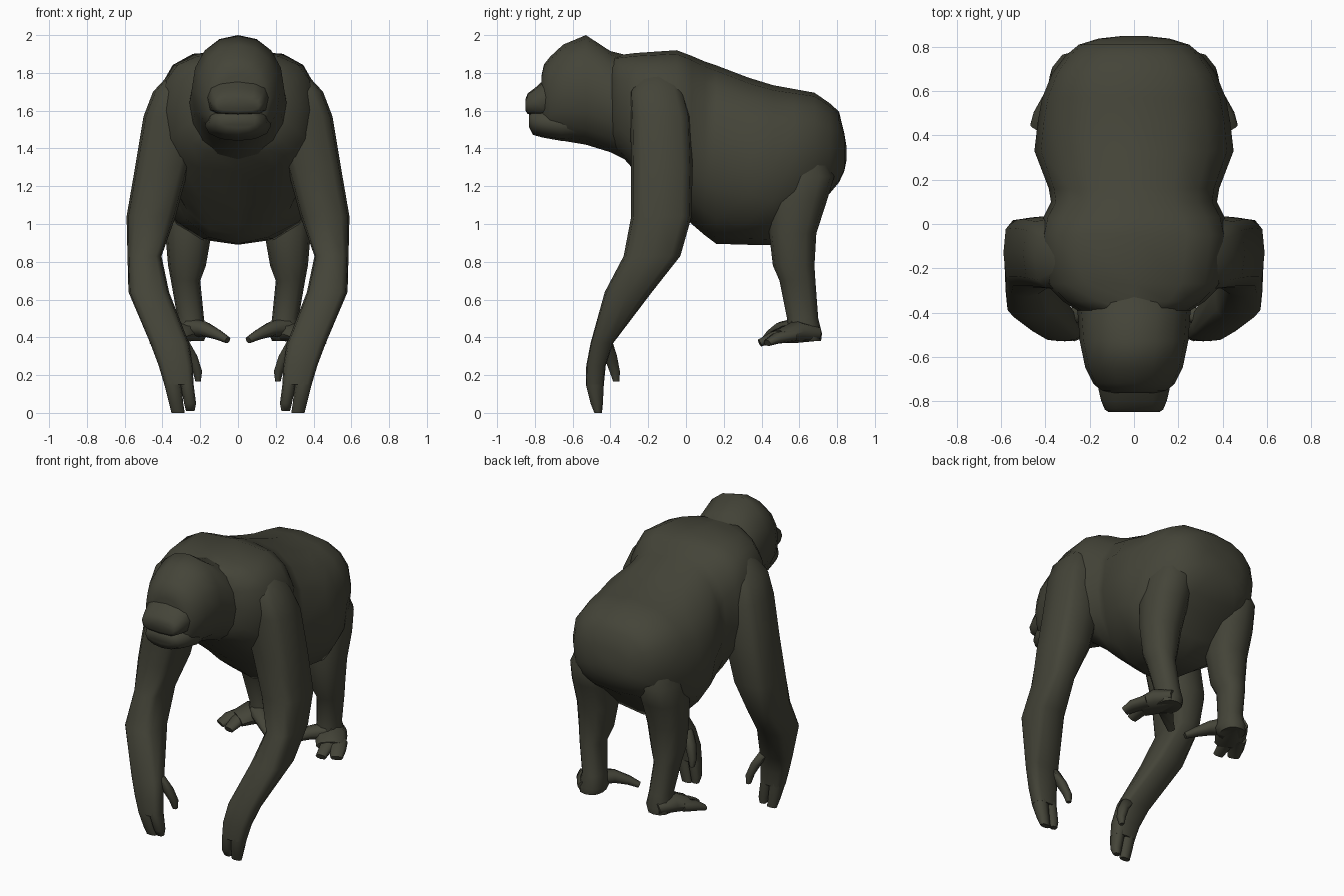
import bpy, bmesh, math
from mathutils import Vector

fur = bpy.data.materials.new("dark olive fur")
fur.diffuse_color = (0.058, 0.058, 0.04, 1)


def skin(name, rings, mirror=False):
    """Bridge a list of vertex rings into a closed smooth body."""
    bm = bmesh.new()
    loops = [[bm.verts.new(p) for p in r] for r in rings]
    n = len(loops[0])
    for a, b in zip(loops, loops[1:]):
        for i in range(n):
            j = (i + 1) % n
            bm.faces.new((a[i], a[j], b[j], b[i]))
    bm.faces.new(loops[0][::-1])
    bm.faces.new(loops[-1])
    bmesh.ops.recalc_face_normals(bm, faces=bm.faces)
    me = bpy.data.meshes.new(name)
    bm.to_mesh(me)
    bm.free()
    me.materials.append(fur)
    ob = bpy.data.objects.new(name, me)
    bpy.context.collection.objects.link(ob)
    bpy.ops.object.select_all(action='DESELECT')
    ob.select_set(True)
    bpy.context.view_layer.objects.active = ob
    bpy.ops.object.shade_smooth_by_angle(angle=math.radians(65))
    if mirror:
        ob.modifiers.new("mirror", 'MIRROR').use_mirror_merge = False
    return ob


def oval(n, p, low=None):
    """Unit rounded outline; smaller power is boxier, low is for the underside."""
    for i in range(n):
        c, s = math.cos(math.tau * i / n), math.sin(math.tau * i / n)
        q = low if low and s < 0 else p
        yield (math.copysign(abs(c) ** q, c) if abs(c) > 1e-6 else 0,
               math.copysign(abs(s) ** q, s) if abs(s) > 1e-6 else 0)


def along_y(name, rows, n=16):
    """Rows: y, bottom z, top z, half width, upper and lower boxiness."""
    return skin(name, [[(w * c, y, (b + t) / 2 + (t - b) / 2 * s)
                        for c, s in oval(n, p, low)] for y, b, t, w, p, low in rows])


def along_z(name, rows, n=12, p=0.75):
    """Rows: z, inner x, outer x, front y, back y; mirrored pair."""
    return skin(name, [[((a + b) / 2 + (b - a) / 2 * c, (f + k) / 2 + (k - f) / 2 * s, z)
                        for c, s in oval(n, p)] for z, a, b, f, k in rows], True)


def tube(name, rows, n=8):
    """Rows: x, y, z, side radius, upright radius along a path; mirrored pair."""
    pts = [Vector(r[:3]) for r in rows]
    rings = []
    for i, r in enumerate(rows):
        d = (pts[min(i + 1, len(pts) - 1)] - pts[max(i - 1, 0)]).normalized()
        side = d.cross(Vector((0, 0, 1))).normalized()
        up = side.cross(d)
        rings.append([pts[i] + side * r[3] * c + up * r[4] * s for c, s in oval(n, 0.85)])
    return skin(name, rings, True)


# Trunk: chest, belly and rump
along_y("torso", [
    (-0.40, 1.42, 1.89, 0.24, 0.9, 0.9), (-0.35, 1.37, 1.895, 0.32, 0.75, 0.75),
    (-0.27, 1.28, 1.905, 0.40, 0.65, 0.7), (-0.05, 1.09, 1.92, 0.425, 0.6, 0.85),
    (0.03, 1.00, 1.89, 0.41, 0.65, 0.95), (0.10, 0.94, 1.86, 0.375, 0.75, 0.95),
    (0.16, 0.895, 1.84, 0.385, 0.8, 0.95),
    (0.33, 0.89, 1.775, 0.45, 0.85, 0.95), (0.46, 0.89, 1.735, 0.435, 0.82, 0.85),
    (0.57, 0.99, 1.715, 0.415, 0.82, 0.75), (0.68, 1.10, 1.695, 0.37, 0.82, 0.7),
    (0.76, 1.16, 1.64, 0.31, 0.82, 0.7), (0.81, 1.22, 1.595, 0.25, 0.85, 0.75),
    (0.838, 1.28, 1.48, 0.16, 0.9, 0.85), (0.85, 1.34, 1.41, 0.05, 0.9, 0.9)])

# Neck and skull
along_y("head", [
    (-0.26, 1.31, 1.88, 0.28, 0.95, 0.95), (-0.40, 1.38, 1.915, 0.255, 0.95, 0.95),
    (-0.53, 1.42, 2.00, 0.245, 0.95, 0.95), (-0.65, 1.44, 1.95, 0.22, 0.95, 0.9),
    (-0.72, 1.455, 1.885, 0.185, 0.9, 0.9), (-0.752, 1.475, 1.845, 0.15, 0.9, 0.85),
    (-0.764, 1.51, 1.79, 0.11, 0.9, 0.8)])

# Face
along_y("upper_muzzle", [
    (-0.60, 1.54, 1.84, 0.18, 0.85, 0.7), (-0.75, 1.57, 1.765, 0.16, 0.85, 0.6),
    (-0.80, 1.577, 1.72, 0.148, 0.8, 0.6),
    (-0.838, 1.582, 1.692, 0.132, 0.7, 0.6), (-0.85, 1.60, 1.66, 0.115, 0.7, 0.6)], 12)
along_y("lower_jaw", [
    (-0.50, 1.45, 1.60, 0.15, 0.6, 0.9), (-0.66, 1.44, 1.60, 0.175, 0.6, 0.95),
    (-0.76, 1.458, 1.60, 0.155, 0.6, 0.95), (-0.81, 1.472, 1.595, 0.125, 0.6, 0.95),
    (-0.83, 1.51, 1.58, 0.10, 0.6, 0.9)], 12)

# Arms from shoulder to palm
along_z("arm", [
    (1.84, 0.18, 0.32, -0.22, -0.06), (1.70, 0.12, 0.45, -0.30, -0.01),
    (1.57, 0.18, 0.50, -0.295, 0.025), (1.30, 0.26, 0.545, -0.29, 0.035),
    (1.04, 0.33, 0.59, -0.29, 0.03), (0.83, 0.405, 0.585, -0.33, -0.03),
    (0.64, 0.365, 0.58, -0.43, -0.18), (0.37, 0.26, 0.465, -0.505, -0.385),
    (0.25, 0.24, 0.42, -0.528, -0.425), (0.15, 0.235, 0.39, -0.53, -0.435)], 12, 0.58)

# Two finger groups and a thumb on each hand
along_z("inner_fingers", [
    (0.22, 0.245, 0.32, -0.52, -0.435), (0.15, 0.235, 0.305, -0.53, -0.435),
    (0.05, 0.222, 0.285, -0.505, -0.44), (0.01, 0.23, 0.275, -0.485, -0.445)], 8)
along_z("outer_fingers", [
    (0.22, 0.30, 0.405, -0.52, -0.435), (0.15, 0.30, 0.39, -0.53, -0.435),
    (0.05, 0.29, 0.365, -0.505, -0.44), (0.0, 0.282, 0.352, -0.485, -0.445)], 8)
along_z("thumb", [
    (0.38, 0.26, 0.34, -0.46, -0.39), (0.30, 0.215, 0.28, -0.435, -0.365),
    (0.22, 0.19, 0.24, -0.405, -0.35), (0.165, 0.197, 0.225, -0.385, -0.352)], 8)

# Hind legs from hip to heel
along_z("leg", [
    (1.40, 0.16, 0.33, 0.50, 0.72), (1.25, 0.11, 0.385, 0.44, 0.785),
    (1.12, 0.12, 0.395, 0.435, 0.745), (0.95, 0.14, 0.385, 0.44, 0.69),
    (0.78, 0.17, 0.37, 0.46, 0.68), (0.70, 0.20, 0.355, 0.495, 0.685),
    (0.50, 0.18, 0.32, 0.535, 0.70), (0.42, 0.165, 0.34, 0.52, 0.72),
    (0.38, 0.18, 0.33, 0.54, 0.715)], 12, 0.85)

# Feet: sole, spread toes and grasping big toe
tube("foot", [(0.245, 0.69, 0.42, 0.07, 0.04), (0.29, 0.58, 0.43, 0.10, 0.06),
              (0.35, 0.49, 0.405, 0.09, 0.035)])
tube("outer_toes", [(0.36, 0.56, 0.41, 0.055, 0.035), (0.41, 0.48, 0.395, 0.05, 0.03),
                    (0.435, 0.43, 0.37, 0.038, 0.018)])
tube("middle_toes", [(0.32, 0.54, 0.415, 0.05, 0.035), (0.335, 0.46, 0.40, 0.045, 0.03),
                     (0.345, 0.39, 0.37, 0.035, 0.02)])
tube("big_toe", [(0.27, 0.60, 0.45, 0.07, 0.055), (0.18, 0.51, 0.445, 0.05, 0.04),
                 (0.11, 0.455, 0.415, 0.034, 0.028), (0.055, 0.42, 0.385, 0.024, 0.018)])
